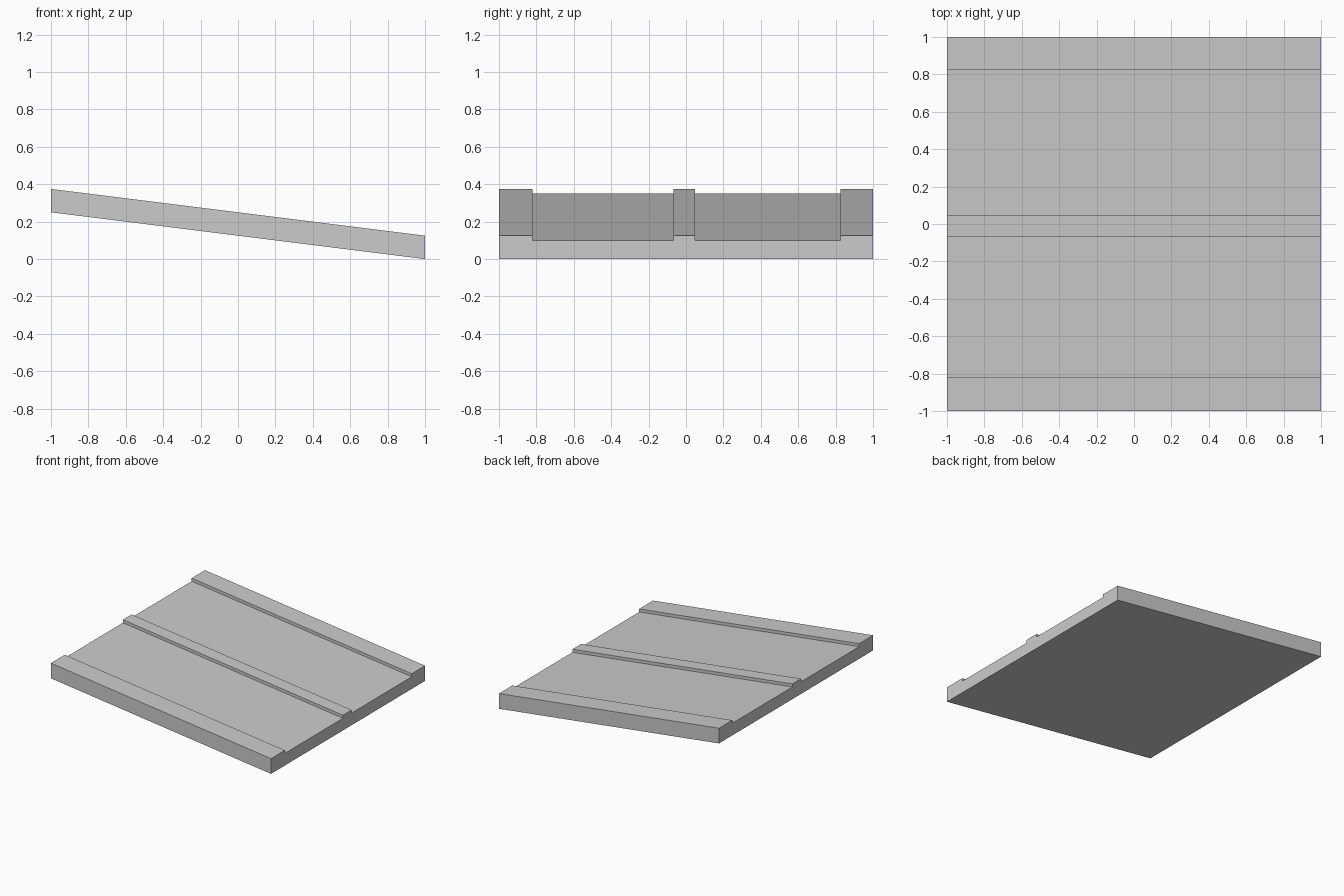
import bpy
import bmesh

cube = bpy.data.objects.get("Cube")
if cube:
    bpy.data.objects.remove(cube, do_unlink=True)

# Single grey material
grey = bpy.data.materials.new("plain_grey")
grey.use_nodes = True
colour = (0.6, 0.6, 0.6, 1)
grey.diffuse_color = colour
grey.node_tree.nodes["Principled BSDF"].inputs["Base Color"].default_value = colour

RIDGE, FLOOR, DROP = 0.125, 0.1, 0.25
# Edges of the two recessed lanes, front to back
lanes = [(-0.82, -0.066), (0.047, 0.827)]

# Cross-section: flat underside, raised curbs and centre divider
profile = [(1, 0), (-1, 0), (-1, RIDGE)]
for start, end in lanes:
    profile += [(start, RIDGE), (start, FLOOR), (end, FLOOR), (end, RIDGE)]
profile.append((1, RIDGE))
profile.reverse()

# Sweep the cross-section down the slope, keeping the ends vertical
bm = bmesh.new()
section = bm.faces.new([bm.verts.new((-1, y, z + DROP)) for y, z in profile])
swept = bmesh.ops.extrude_face_region(bm, geom=[section], use_keep_orig=True)
moved = [v for v in swept["geom"] if isinstance(v, bmesh.types.BMVert)]
bmesh.ops.translate(bm, verts=moved, vec=(2, 0, -DROP))
bmesh.ops.recalc_face_normals(bm, faces=bm.faces)

mesh = bpy.data.meshes.new("sloped_ramp")
bm.to_mesh(mesh)
bm.free()
mesh.materials.append(grey)
ramp = bpy.data.objects.new("sloped_ramp", mesh)
bpy.context.collection.objects.link(ramp)
